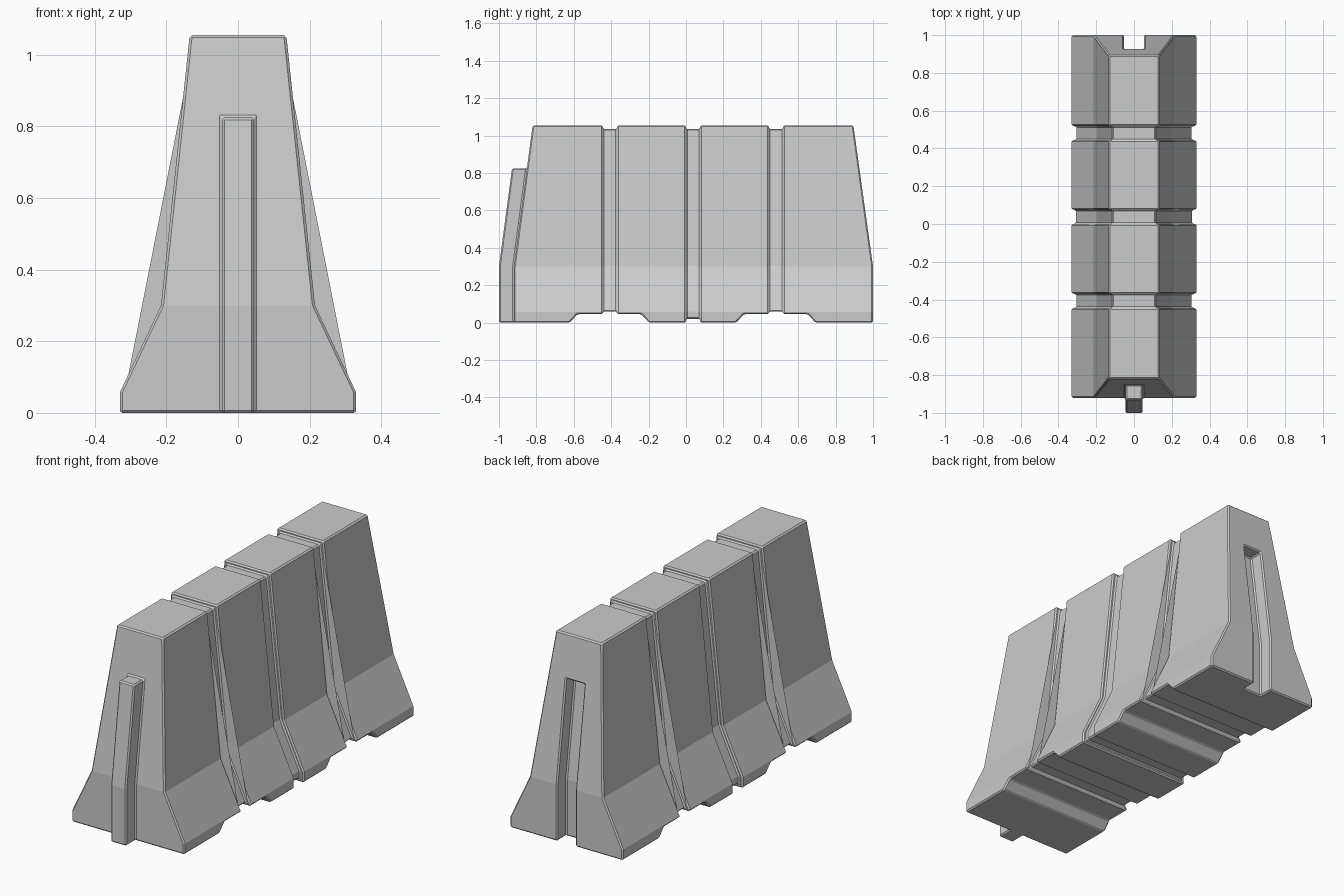
import bpy, bmesh
from mathutils import Vector

if "Cube" in bpy.data.objects:
    bpy.data.objects.remove(bpy.data.objects["Cube"])


def finish(bm, name):
    bmesh.ops.recalc_face_normals(bm, faces=bm.faces[:])
    me = bpy.data.meshes.new(name)
    bm.to_mesh(me)
    bm.free()
    ob = bpy.data.objects.new(name, me)
    bpy.context.collection.objects.link(ob)
    return ob


def prism(name, pts, axis, a, b):
    """Extrude a 2D profile: (x, z) along y, or (y, z) along x."""
    bm = bmesh.new()
    co = [(u, a, v) if axis == 'y' else (a, u, v) for u, v in pts]
    f = bm.faces.new([bm.verts.new(c) for c in co])
    r = bmesh.ops.extrude_face_region(bm, geom=[f])
    off = Vector((0, b - a, 0)) if axis == 'y' else Vector((b - a, 0, 0))
    bmesh.ops.translate(bm, vec=off, verts=[g for g in r['geom'] if isinstance(g, bmesh.types.BMVert)])
    return finish(bm, name)


def boolean(ob, tool, op):
    m = ob.modifiers.new("bool", 'BOOLEAN')
    m.operation, m.object, m.solver = op, tool, 'EXACT'
    bpy.context.view_layer.objects.active = ob
    bpy.ops.object.modifier_apply(modifier=m.name)
    bpy.data.objects.remove(tool)


# Tapered body: stacked rectangles (z, half width, y min, y max)
bm = bmesh.new()
rings = []
for z, w, y0, y1 in [(0, .33, -.92, 1), (.057, .33, -.92, 1),
                     (.30, .215, -.92, 1), (1.055, .135, -.82, .895)]:
    rings.append([bm.verts.new((x, y, z)) for x, y in [(-w, y0), (w, y0), (w, y1), (-w, y1)]])
for lo, hi in zip(rings, rings[1:]):
    for i in range(4):
        j = (i + 1) % 4
        bm.faces.new([lo[i], lo[j], hi[j], hi[i]])
bm.faces.new(rings[0][::-1])
bm.faces.new(rings[-1])
body = finish(bm, "barrier_body")

# Two forklift notches underneath
for c in (-.41, .48):
    notch = prism("notch_cutter", [(c - .255, -.045), (c - .17, .045), (c + .17, .045), (c + .255, -.045)],
                  'x', -.6, .6)
    boolean(body, notch, 'DIFFERENCE')

# Grooves wrapping round the whole section
for y, zb in [(-.445, .06), (0, .02), (.443, .06)]:
    ring = prism("groove_cutter", [(-.6, -.2), (.6, -.2), (.6, 1.4), (-.6, 1.4)], 'y', y, y + .076)
    half = [(.307, zb), (.195, .303), (.115, 1.036)]
    if zb < .05:
        half = [(.308, zb), (.308, .06)] + half[1:]
    core = prism("groove_core", half + [(-x, z) for x, z in reversed(half)], 'y', y - .1, y + .2)
    boolean(ring, core, 'DIFFERENCE')
    boolean(body, ring, 'DIFFERENCE')

# Connecting tongue at the front
tongue = prism("tongue", [(-1, 0), (-1, .30), (-.93, .825), (-.75, .825), (-.75, .03), (-.85, 0)],
               'x', -.045, .045)
boolean(body, tongue, 'UNION')

# Matching slot at the back
slot = prism("slot_cutter", [(1.2, -.1), (1.2, .83), (.85, .83), (.923, .30), (.923, -.1)],
             'x', -.053, .053)
boolean(body, slot, 'DIFFERENCE')

# Small chamfer on all the sharp edges
bev = body.modifiers.new("chamfer", 'BEVEL')
bev.width = .007
bev.segments = 1
bev.limit_method = 'ANGLE'
bev.angle_limit = .6
bev.use_clamp_overlap = False
